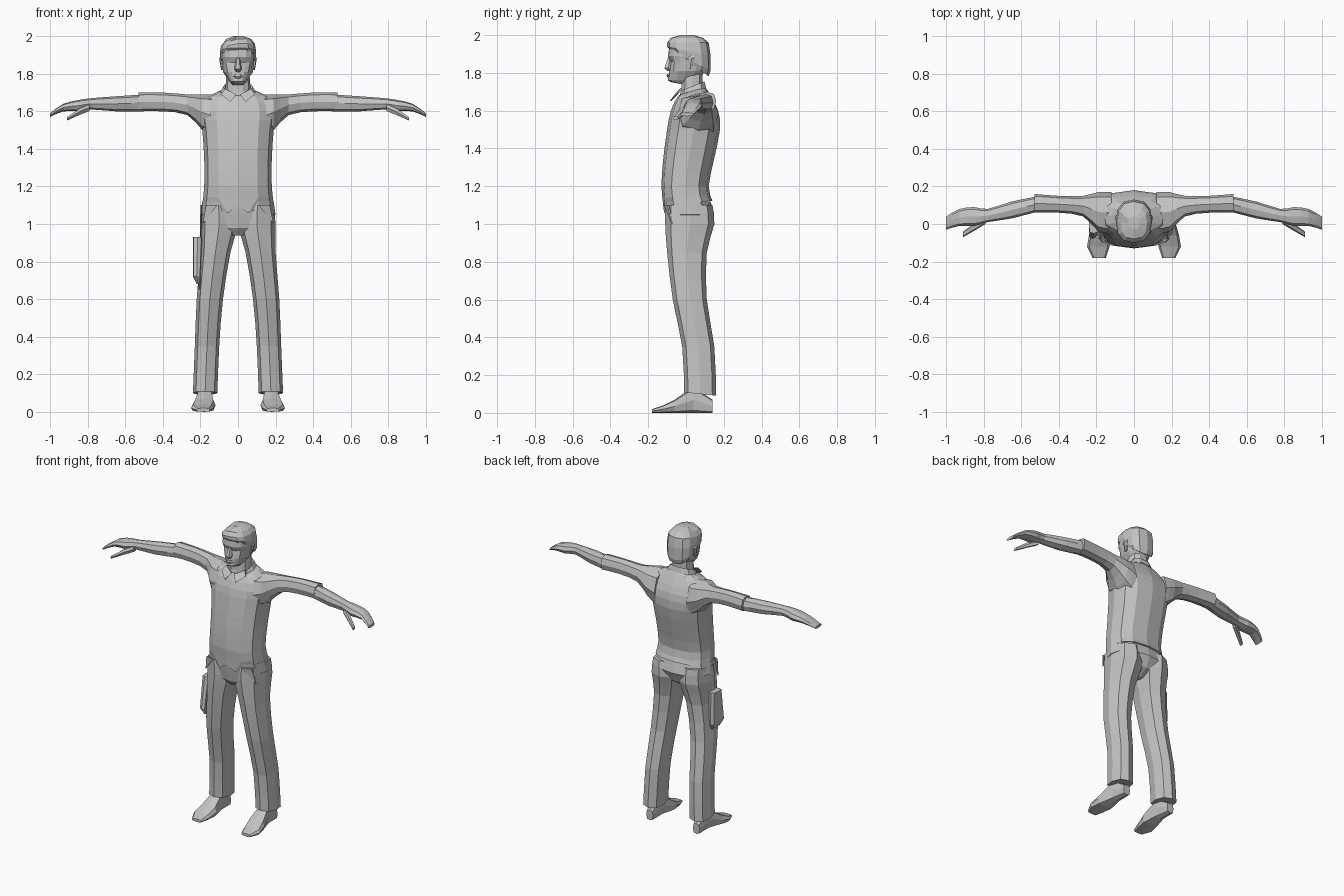
import bpy, bmesh, math
from mathutils import Vector

cube = bpy.data.objects.get("Cube")
if cube:
    bpy.data.objects.remove(cube)

grey = bpy.data.materials.new("plain grey")
grey.use_nodes = True
shade = (0.55, 0.55, 0.55, 1)
grey.diffuse_color = shade
grey.node_tree.nodes["Principled BSDF"].inputs["Base Color"].default_value = shade


def finish(name, bm, mirror):
    """Turn a bmesh into a flat shaded object, mirrored across x if asked."""
    bmesh.ops.recalc_face_normals(bm, faces=bm.faces)
    mesh = bpy.data.meshes.new(name)
    bm.to_mesh(mesh)
    bm.free()
    mesh.materials.append(grey)
    obj = bpy.data.objects.new(name, mesh)
    bpy.context.collection.objects.link(obj)
    if mirror:
        obj.modifiers.new("Mirror", 'MIRROR').use_mirror_merge = False


def flowing(stations):
    """Add one station between each pair, along a smooth curve."""
    last = len(stations) - 1
    result = [stations[0]]
    for i in range(last):
        before, start = stations[max(i - 1, 0)], stations[i]
        end, after = stations[i + 1], stations[min(i + 2, last)]
        middle = [(s + e) / 2 + (s + e - b - a) / 16
                  for b, s, e, a in zip(before, start, end, after)]
        result += [middle, end]
    return result


def loft(name, axis, stations, sides=8, power=0.8, mirror=False, tweak=None):
    """Skin rounded sections; a station is position, two bounds per other axis,
    and an optional tilt of the section along y."""
    bm = bmesh.new()
    first, second = [i for i in range(3) if i != axis]
    rings = []
    for pos, a0, a1, b0, b1, *tilt in stations:
        ring = []
        for k in range(sides):
            angle = math.tau * k / sides
            c, s = math.cos(angle), math.sin(angle)
            p = Vector()
            p[axis] = pos
            p[first] = (a0 + a1 + math.copysign(abs(c) ** power, c) * (a1 - a0)) / 2
            p[second] = (b0 + b1 + math.copysign(abs(s) ** power, s) * (b1 - b0)) / 2
            if tilt:
                p.z += tilt[0] * (p.y - (b0 + b1) / 2)
            if tweak:
                tweak(p, k - sides * 3 // 4)
            ring.append(bm.verts.new(p))
        rings.append(ring)
    for low, high in zip(rings, rings[1:]):
        for k in range(sides):
            n = (k + 1) % sides
            bm.faces.new((low[k], low[n], high[n], high[k]))
    for cap in (rings[0], rings[-1]):
        bm.faces.new(cap)
    finish(name, bm, mirror)


def sym(z, half, front, back, tilt=0):
    """Section centred between left and right."""
    return (z, -half, half, front, back, tilt)


def paired_plate(name, corners, push):
    """Thin solid extruded from a polygon, one on each side."""
    bm = bmesh.new()
    face = bm.faces.new([bm.verts.new(c) for c in corners])
    made = bmesh.ops.extrude_face_region(bm, geom=[face])["geom"]
    moved = [v for v in made if isinstance(v, bmesh.types.BMVert)]
    bmesh.ops.translate(bm, verts=moved, vec=push)
    finish(name, bm, True)


# Shirt body, with two loose tails either side of the front notch
def shirt_tails(p, from_front):
    if p.z < 1.12 and abs(from_front) == 1:
        p += Vector((-p.x / 2, -0.01, -0.04))


loft("shirt", 2, flowing([
    sym(1.11, .19, -.12, .14, .1), sym(1.2, .18, -.13, .12),
    sym(1.35, .18, -.12, .15), sym(1.5, .19, -.1, .18),
    sym(1.6, .2, -.08, .17), sym(1.68, .16, -.04, .13),
    sym(1.71, .08, -.01, .1, .3)]), sides=12, tweak=shirt_tails)

# Sleeves, widening into the shoulder
loft("sleeve", 0, flowing([
    (.12, -.05, .17, 1.45, 1.69), (.19, -.04, .17, 1.5, 1.69),
    (.27, .04, .15, 1.58, 1.69), (.4, .06, .15, 1.6, 1.7),
    (.53, .06, .16, 1.6, 1.7)]), mirror=True)

# Forearm, hand and thumb
loft("forearm_and_hand", 0, flowing([
    (.5, .07, .15, 1.6, 1.69), (.65, .03, .12, 1.6, 1.68),
    (.78, .01, .08, 1.61, 1.67), (.85, -.01, .09, 1.6, 1.66),
    (.93, -.01, .08, 1.6, 1.64), (1, -.03, .04, 1.57, 1.59)]), mirror=True)
loft("thumb", 0, [
    (.79, 0, .04, 1.6, 1.64), (.84, -.03, .01, 1.58, 1.62),
    (.91, -.07, -.04, 1.55, 1.57)], sides=6, mirror=True)

# Trousers: hips, legs and slanted pockets
loft("hips", 2, [
    sym(.94, .03, -.07, .06), sym(.98, .12, -.1, .12),
    sym(1.05, .2, -.11, .15), sym(1.12, .19, -.12, .13)], sides=12)
loft("trouser_leg", 2, flowing([
    (.1, .11, .24, -.01, .16, -.1), (.35, .1, .23, -.02, .15, 0),
    (.6, .08, .22, -.07, .11, 0), (.85, .04, .2, -.1, .11, 0),
    (1, 0, .2, -.11, .15, 0), (1.1, .02, .19, -.11, .14, 0)]), mirror=True)
paired_plate("front_pocket", [(.11, -.11, 1.1), (.17, -.09, 1.1), (.19, -.07, 1)],
             (0, -.007, 0))

# Shoes
loft("shoe", 1, [
    (-.18, .15, .22, 0, .02), (-.12, .13, .25, 0, .04),
    (-.06, .12, .24, 0, .07), (.04, .14, .21, 0, .14),
    (.14, .15, .2, 0, .07)], power=0.6, mirror=True)

# Pouch hanging on the right thigh, with its strap
loft("thigh_pouch", 2, [
    (.68, -.22, -.2, -.06, .03), (.72, -.24, -.2, -.08, .05),
    (.93, -.24, -.19, -.05, .04)], power=0.5)
loft("pouch_strap", 2, [
    (.65, -.21, -.2, -.05, -.02), (1.1, -.2, -.19, -.02, .02)], sides=4)

# Neck and turned collar
loft("neck", 2, [sym(1.67, .07, -.03, .09), sym(1.82, .06, -.02, .09)], sides=10)
loft("collar", 2, [
    sym(1.69, .1, -.04, .11, .4), sym(1.73, .08, -.03, .1, .4),
    sym(1.72, .07, -.02, .09, .4)], sides=10)
paired_plate("collar_point", [(.01, -.05, 1.69), (.07, -.02, 1.72),
                              (.09, -.04, 1.69), (.04, -.08, 1.65)],
             (0, -.007, 0))


# Head, with sunken eyes and a narrower lower face
def face_shape(p, from_front):
    if 1.85 < p.z < 1.88 and abs(from_front) == 1:
        p.y += .01
    if p.y < 0 and p.z < 1.84:
        p.x *= .9


loft("head", 2, [
    sym(1.74, .03, -.08, .03, -.2), sym(1.76, .05, -.095, .07),
    sym(1.81, .08, -.09, .1), sym(1.86, .085, -.085, .12),
    sym(1.89, .09, -.095, .12), sym(1.93, .09, -.09, .12),
    sym(1.97, .07, -.07, .1)], sides=16, tweak=face_shape)

# Nose, lips and ears
loft("nose", 2, [
    sym(1.81, .01, -.1, -.07), sym(1.825, .02, -.117, -.07),
    sym(1.885, .01, -.095, -.07)], sides=6)
loft("lips", 2, [
    sym(1.775, .01, -.097, -.08), sym(1.785, .025, -.103, -.07),
    sym(1.795, .015, -.099, -.08)])
loft("ear", 2, [
    (1.82, .07, .09, .01, .03), (1.88, .08, .1, .01, .05),
    (1.9, .08, .09, .02, .04)], sides=6, mirror=True)


# Swept hair, sloping down to the nape and lower over the right temple
def parting(p, from_front):
    if p.z > 1.95 and -4 < from_front < 0:
        p.z -= .01


loft("hair", 2, [
    sym(1.845, .08, -.06, .12, -.7), sym(1.865, .092, -.08, .13, -.5),
    sym(1.915, .097, -.1, .13, -.2), sym(1.96, .09, -.1, .12),
    sym(1.985, .07, -.08, .09), sym(2, .03, -.03, .04)],
    sides=12, tweak=parting)
